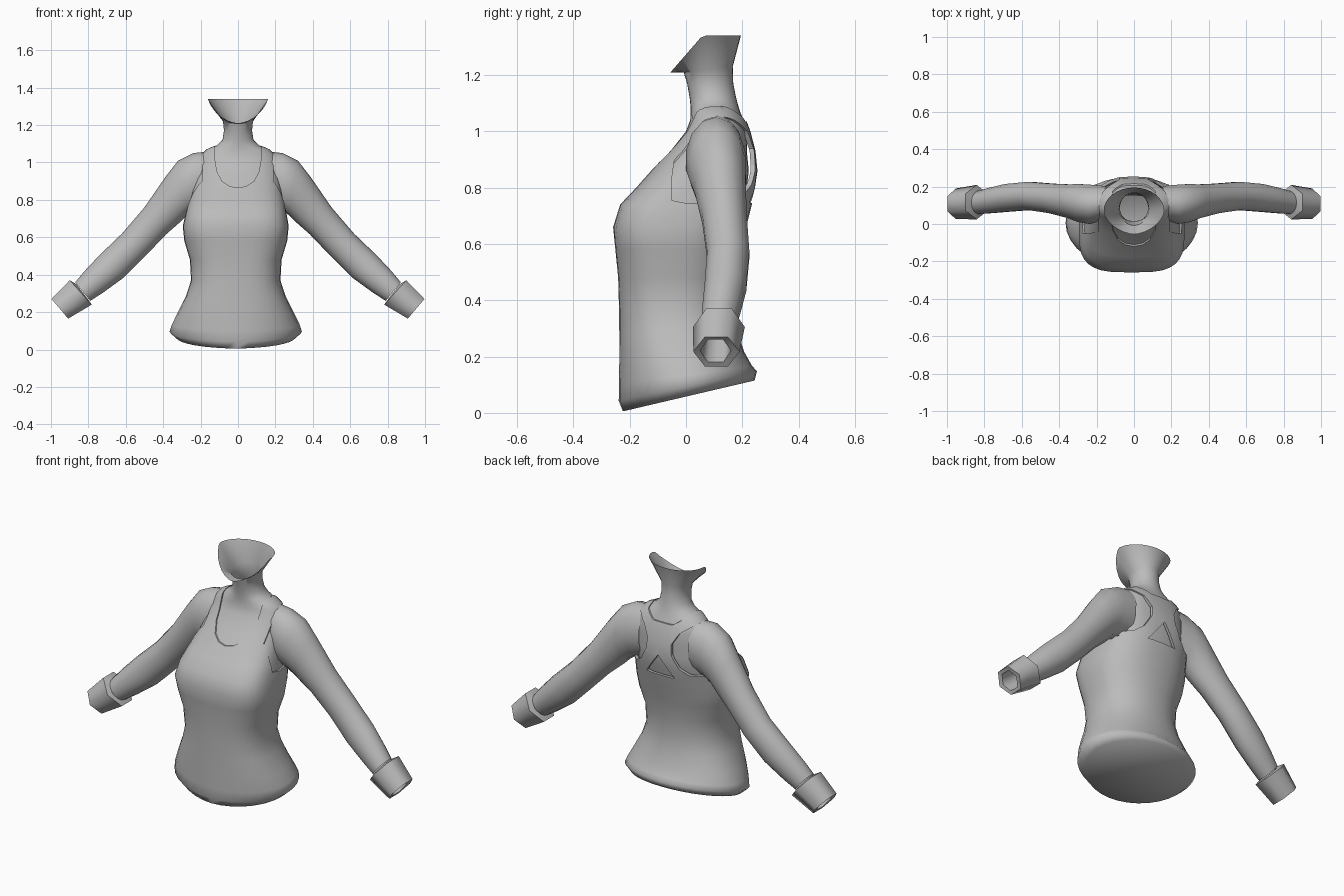
import bpy, bmesh, math

if "Cube" in bpy.data.objects:
    bpy.data.objects.remove(bpy.data.objects["Cube"])

grey = bpy.data.materials.new("plain grey")
grey.diffuse_color = (0.5, 0.5, 0.5, 1)
grey.use_nodes = True
grey.node_tree.nodes["Principled BSDF"].inputs["Base Color"].default_value = grey.diffuse_color


def to_object(name, bm):
    bmesh.ops.recalc_face_normals(bm, faces=bm.faces)
    me = bpy.data.meshes.new(name)
    bm.to_mesh(me)
    bm.free()
    ob = bpy.data.objects.new(name, me)
    bpy.context.collection.objects.link(ob)
    me.materials.append(grey)
    return ob


def make(name, rings, cap=False, angle=50):
    """Loft a list of closed point rings into a smooth object."""
    bm = bmesh.new()
    loops = [[bm.verts.new(p) for p in r] for r in rings]
    n = len(loops[0])
    for a, b in zip(loops, loops[1:]):
        for i in range(n):
            j = (i + 1) % n
            bm.faces.new((a[i], a[j], b[j], b[i]))
    if cap:
        bm.faces.new(loops[0][::-1])
    ob = to_object(name, bm)
    bpy.ops.object.select_all(action='DESELECT')
    bpy.context.view_layer.objects.active = ob
    ob.select_set(True)
    bpy.ops.object.shade_smooth_by_angle(angle=math.radians(angle))
    return ob


def section(z, w, front, back, nf=2.0, nb=2.0, tilt=0.0, grow=0.0, n=32):
    """Rounded cross-section: squarer where the exponents are higher."""
    w, front, back = w + grow, front - grow, back + grow
    cy, ry = (front + back) / 2, (back - front) / 2
    shift = -0.012 * min(1, max(0, (0.95 - z) / 0.25))
    pts = []
    for i in range(n):
        t = 2 * math.pi * i / n
        c, s = math.cos(t), math.sin(t)
        e = 2 / (nb if s > 0 else nf)
        x = w * math.copysign(abs(c) ** e, c)
        y = cy + ry * math.copysign(abs(s) ** e, s)
        pts.append((x + shift, y, z + tilt * y))
    return pts


# Torso profile: z, half width, front y, back y, front and back squareness
chest = [
    (0.58, 0.266, -0.242, 0.185, 3.0, 2.3),
    (0.66, 0.274, -0.250, 0.205, 3.4, 2.3),
    (0.74, 0.258, -0.225, 0.225, 3.4, 2.4),
    (0.80, 0.247, -0.168, 0.238, 3.0, 2.5),
    (0.86, 0.236, -0.115, 0.245, 2.7, 2.5),
    (0.93, 0.222, -0.055, 0.238, 2.5, 2.5),
    (1.00, 0.205, 0.000, 0.220, 2.4, 2.4),
    (1.04, 0.190, 0.015, 0.205, 2.2, 2.2),
    (1.07, 0.160, 0.016, 0.192, 2.0, 2.0),
    (1.09, 0.115, 0.016, 0.186, 2.0, 2.0),
]
waist = [
    (0.058, 0.305, -0.215, 0.235, 1.9, 2.0, 0.234),
    (0.094, 0.345, -0.230, 0.243, 2.0, 2.0, 0.215),
    (0.135, 0.332, -0.229, 0.225, 2.1, 2.1, 0.14),
    (0.20, 0.300, -0.228, 0.198, 2.3, 2.2, 0.08),
    (0.29, 0.256, -0.228, 0.172, 2.5, 2.2, 0.03),
    (0.37, 0.230, -0.229, 0.160, 2.6, 2.2),
    (0.48, 0.236, -0.232, 0.165, 2.8, 2.2),
]
neck = [
    (1.12, 0.083, 0.013, 0.178),
    (1.17, 0.075, 0.004, 0.168),
    (1.21, 0.080, -0.008, 0.166, 1.9, 2.0, 0.12),
]

# Skin of the chest and neck, hollower at the back, with an open jaw line
skin = [(z, w, f, b - (0.022 if z < 0.98 else 0), nf, nb)
        for z, w, f, b, nf, nb in chest]
jaw = [(x, y, min(1.34, 1.21 + (y + 0.055) * 1.15))
       for x, y, z in section(1.3, 0.162, -0.055, 0.195, 1.7, 2.0)]
make("neck_and_chest", [section(*r) for r in skin + neck] + [jaw])

# Tank top shell, closed under the hem
top = make("tank_top", [section(*r, grow=0.009) for r in waist + chest],
           cap=True, angle=80)
shell = top.modifiers.new("thickness", 'SOLIDIFY')
shell.thickness = 0.016
shell.offset = -1


def shape():
    """Vertex count of the shell and whether it keeps a sensible outline."""
    ob = top.evaluated_get(bpy.context.evaluated_depsgraph_get())
    co = [v.co for v in ob.data.vertices]
    ok = bool(co) and max(abs(c.x) for c in co) < 0.39 and min(c.z for c in co) < 0.05
    return len(co), ok and max(c.y for c in co) < 0.28 and max(c.z for c in co) < 1.12


def cutter(name, outline, axis, lo, hi):
    """Prism through an outline, extruded along x or y, cut from the top."""
    def place(a, b, d):
        return (d, a, b) if axis == 'x' else (a, d, b)
    bm = bmesh.new()
    ends = [[bm.verts.new(place(a, b, d)) for a, b in outline] for d in (lo, hi)]
    n = len(outline)
    for i in range(n):
        j = (i + 1) % n
        bm.faces.new((ends[0][i], ends[0][j], ends[1][j], ends[1][i]))
    bm.faces.new(ends[0])
    bm.faces.new(ends[1])
    ob = to_object(name, bm)
    ob.hide_render = True
    ob.hide_set(True)
    before = shape()[0]
    mod = top.modifiers.new(name, 'BOOLEAN')
    mod.operation = 'DIFFERENCE'
    mod.object = ob
    mod.use_hole_tolerant = True
    for solver in ('MANIFOLD', 'EXACT', 'FLOAT'):
        mod.solver = solver
        bpy.context.view_layer.update()
        count, ok = shape()
        if ok and count != before:
            return
    top.modifiers.remove(mod)


# Scooped neckline, front and back
scoop = [(0.0, 0.865), (0.045, 0.873), (0.085, 0.90), (0.112, 0.95),
         (0.122, 1.01), (0.132, 1.2)]
cutter("neckline_cutter", scoop + [(-x, z) for x, z in scoop[:0:-1]], 'y', -0.5, 0.125)
cutter("back_neck_cutter", [(-0.132, 1.2), (-0.115, 1.07), (-0.06, 1.035),
                            (0.06, 1.035), (0.115, 1.07), (0.132, 1.2)], 'y', 0.12, 0.5)
# Keyhole between the back straps
cutter("keyhole_cutter", [(0, 0.865), (0.035, 0.82), (0.09, 0.745), (-0.09, 0.745),
                          (-0.035, 0.82)], 'y', 0.1, 0.5)
# Arm openings and racer back
arm_front = [(0.14, 1.2), (0.05, 1.06), (0.0, 0.98), (-0.04, 0.91), (-0.052, 0.82),
             (-0.05, 0.755), (0.0, 0.745), (0.14, 0.75)]
arm_back = [(0.195, 1.2), (0.18, 1.05), (0.11, 1.0), (0.075, 0.94), (0.08, 0.88),
            (0.12, 0.81), (0.17, 0.775), (0.4, 0.752), (0.4, 1.2)]
for side, s in (("left", 1), ("right", -1)):
    cutter(side + "_armhole_cutter", arm_front, 'x', s * 0.19, s * 0.5)
    cutter(side + "_back_cutter", [(s * x, z) for x, z in arm_back], 'y', 0.135, 0.5)


def limb(name, rows, n, angle, turn=0.0):
    """Mirrored tube; rows give upper x z, lower x z, centre y, y radius."""
    rings = []
    for ux, uz, lx, lz, cy, ry in rows:
        ring = []
        for i in range(n):
            t = 2 * math.pi * i / n + turn
            k = math.cos(t) / 2 / math.cos(turn)
            ring.append(((ux + lx) / 2 + k * (ux - lx), cy + ry * math.sin(t),
                         (uz + lz) / 2 + k * (uz - lz)))
        rings.append(ring)
    ob = make(name, rings, angle=angle)
    m = ob.modifiers.new("mirror", 'MIRROR')
    m.use_mirror_merge = False


# Arms from the shoulder to the wrist
limb("arms", [
    (0.15, 1.06, 0.16, 0.77, 0.115, 0.09),
    (0.24, 1.05, 0.23, 0.745, 0.105, 0.108),
    (0.32, 1.01, 0.27, 0.72, 0.112, 0.104),
    (0.39, 0.92, 0.305, 0.685, 0.122, 0.092),
    (0.50, 0.76, 0.385, 0.615, 0.137, 0.081),
    (0.62, 0.62, 0.49, 0.505, 0.150, 0.077),
    (0.74, 0.505, 0.61, 0.385, 0.140, 0.076),
    (0.82, 0.42, 0.72, 0.305, 0.125, 0.069),
    (0.87, 0.36, 0.79, 0.26, 0.115, 0.062),
], 14, 60)

# Turned-up six-sided cuffs with open ends
limb("cuffs", [
    (0.865, 0.35, 0.80, 0.265, 0.115, 0.06),
    (0.90, 0.37, 0.782, 0.24, 0.117, 0.092),
    (0.997, 0.27, 0.908, 0.165, 0.108, 0.082),
    (0.978, 0.26, 0.918, 0.18, 0.105, 0.055),
    (0.88, 0.335, 0.82, 0.26, 0.112, 0.052),
], 6, 62, math.pi / 6)
